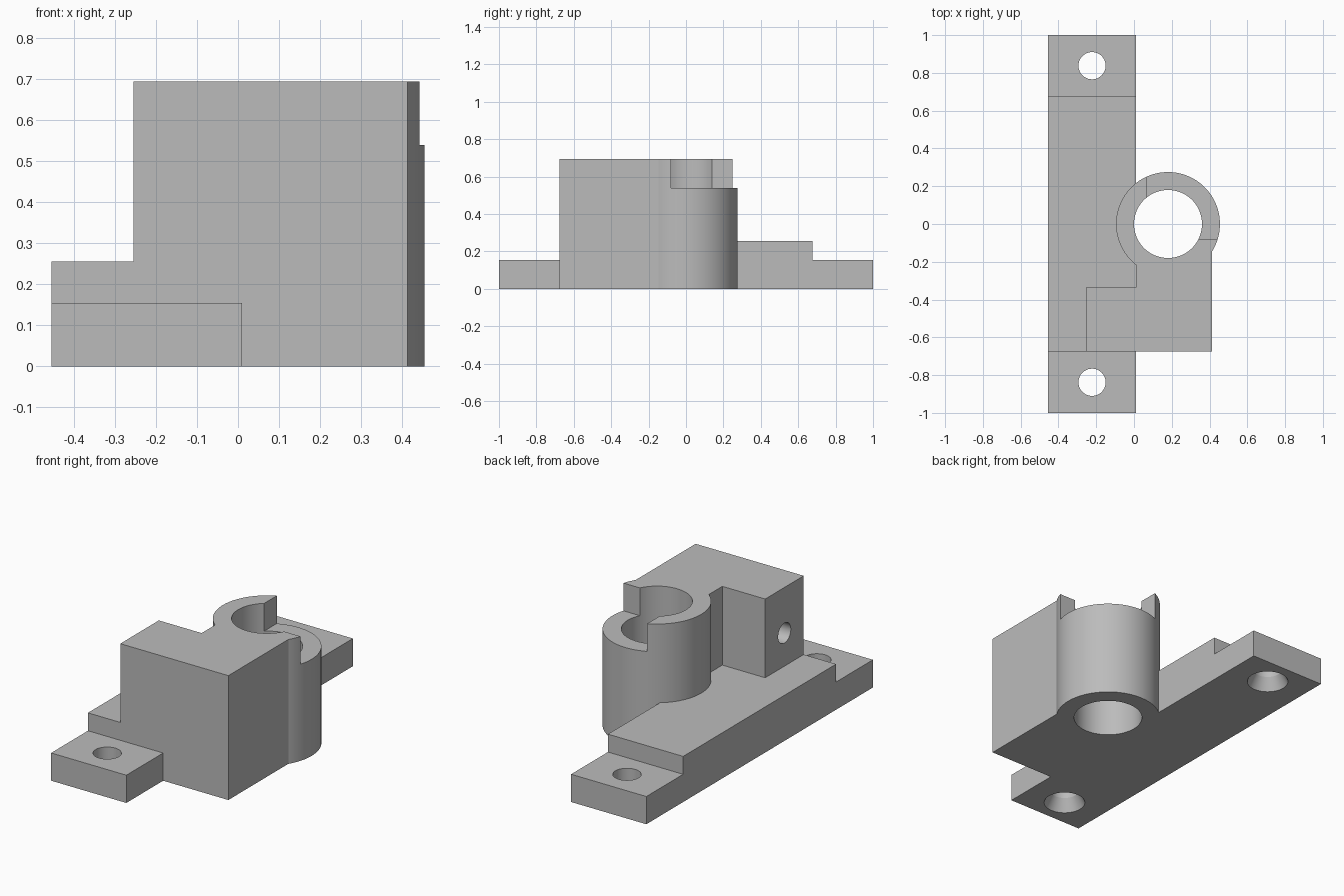
import bpy, bmesh, math
from mathutils import Matrix, Vector

cube = bpy.data.objects.get("Cube")
if cube:
    bpy.data.objects.remove(cube, do_unlink=True)

grey = bpy.data.materials.new("plain grey")
grey.use_nodes = True
colour = (0.5, 0.5, 0.5, 1)
grey.diffuse_color = colour
grey.node_tree.nodes["Principled BSDF"].inputs["Base Color"].default_value = colour


def finish(name, bm):
    bmesh.ops.recalc_face_normals(bm, faces=bm.faces)
    mesh = bpy.data.meshes.new(name)
    bm.to_mesh(mesh)
    bm.free()
    mesh.materials.append(grey)
    ob = bpy.data.objects.new(name, mesh)
    bpy.context.collection.objects.link(ob)
    return ob


def prism(name, points, sweep):
    """Extrude a closed outline of 3D points along a vector."""
    bm = bmesh.new()
    face = bm.faces.new([bm.verts.new(p) for p in points])
    out = bmesh.ops.extrude_face_region(bm, geom=[face])
    moved = [v for v in out["geom"] if isinstance(v, bmesh.types.BMVert)]
    bmesh.ops.translate(bm, verts=moved, vec=Vector(sweep))
    return finish(name, bm)


def cone(name, start, axis, length, r1, r2, sides=64):
    """Cylinder or cone starting at a point and running along an axis."""
    bm = bmesh.new()
    turn = Vector((0, 0, 1)).rotation_difference(Vector(axis)).to_matrix().to_4x4()
    place = Matrix.Translation(start) @ turn @ Matrix.Translation((0, 0, length / 2))
    bmesh.ops.create_cone(bm, cap_ends=True, segments=sides, radius1=r1,
                          radius2=r2, depth=length, matrix=place)
    return finish(name, bm)


def combine(target, tool, operation):
    mod = target.modifiers.new(operation.lower(), "BOOLEAN")
    mod.operation, mod.solver, mod.object = operation, "EXACT", tool
    tool.hide_render = True
    with bpy.context.temp_override(object=target, active_object=target):
        bpy.ops.object.modifier_apply(modifier=mod.name)
    bpy.data.objects.remove(tool, do_unlink=True)


UP = (0, 0, 1)
TOP, STEP, TAB = 0.695, 0.255, 0.155
END, SHOULDER = 1.0, 0.675
LEFT, MID, RIGHT, BLOCK = -0.455, 0.01, 0.413, -0.255
BOSS_X, BOSS_R, BORE_R = 0.18, 0.275, 0.18

# Stepped mounting bar with a thin tab at each end
side = [(-END, 0), (END, 0), (END, TAB), (SHOULDER, TAB), (SHOULDER, STEP),
        (-SHOULDER, STEP), (-SHOULDER, TAB), (-END, TAB)]
bracket = prism("bearing_bracket", [(LEFT, y, z) for y, z in side], (MID - LEFT, 0, 0))

# L-shaped block that carries the boss
plan = [(BLOCK, -SHOULDER), (RIGHT, -SHOULDER), (RIGHT, 0), (MID, 0),
        (MID, -0.335), (BLOCK, -0.335)]
block = prism("block", [(x, y, 0) for x, y in plan], (0, 0, TOP))
combine(bracket, block, "UNION")

# Round boss
boss = cone("boss", (BOSS_X, 0, 0), UP, TOP, BOSS_R, BOSS_R, 96)
combine(bracket, boss, "UNION")

# Through bore
bore = cone("bore", (BOSS_X, 0, -0.1), UP, 1, BORE_R, BORE_R, 96)
combine(bracket, bore, "DIFFERENCE")

# Notch in the rim of the boss
corner = [(0.065, -0.08), (0.6, -0.08), (0.6, 0.4), (0.065, 0.4)]
notch = prism("notch", [(x, y, 0.54) for x, y in corner], (0, 0, 0.3))
combine(bracket, notch, "DIFFERENCE")

# Screw holes in the tabs, countersunk from below
for y in (-0.838, 0.838):
    shaft = cone("screw_hole", (-0.222, y, -0.1), UP, 0.5, 0.072, 0.072)
    combine(bracket, shaft, "DIFFERENCE")
    sink = cone("countersink", (-0.222, y, -0.035), UP, 0.105, 0.126, 0.072)
    combine(bracket, sink, "DIFFERENCE")

# Blind cross hole in the block
cross = cone("cross_hole", (BLOCK - 0.1, -0.505, 0.44), (1, 0, 0), 0.5, 0.056, 0.056, 48)
combine(bracket, cross, "DIFFERENCE")

# Smooth round walls, sharp edges
for ob in bpy.context.selected_objects:
    ob.select_set(False)
bracket.select_set(True)
bpy.context.view_layer.objects.active = bracket
bpy.ops.object.shade_smooth_by_angle(angle=math.radians(25))
